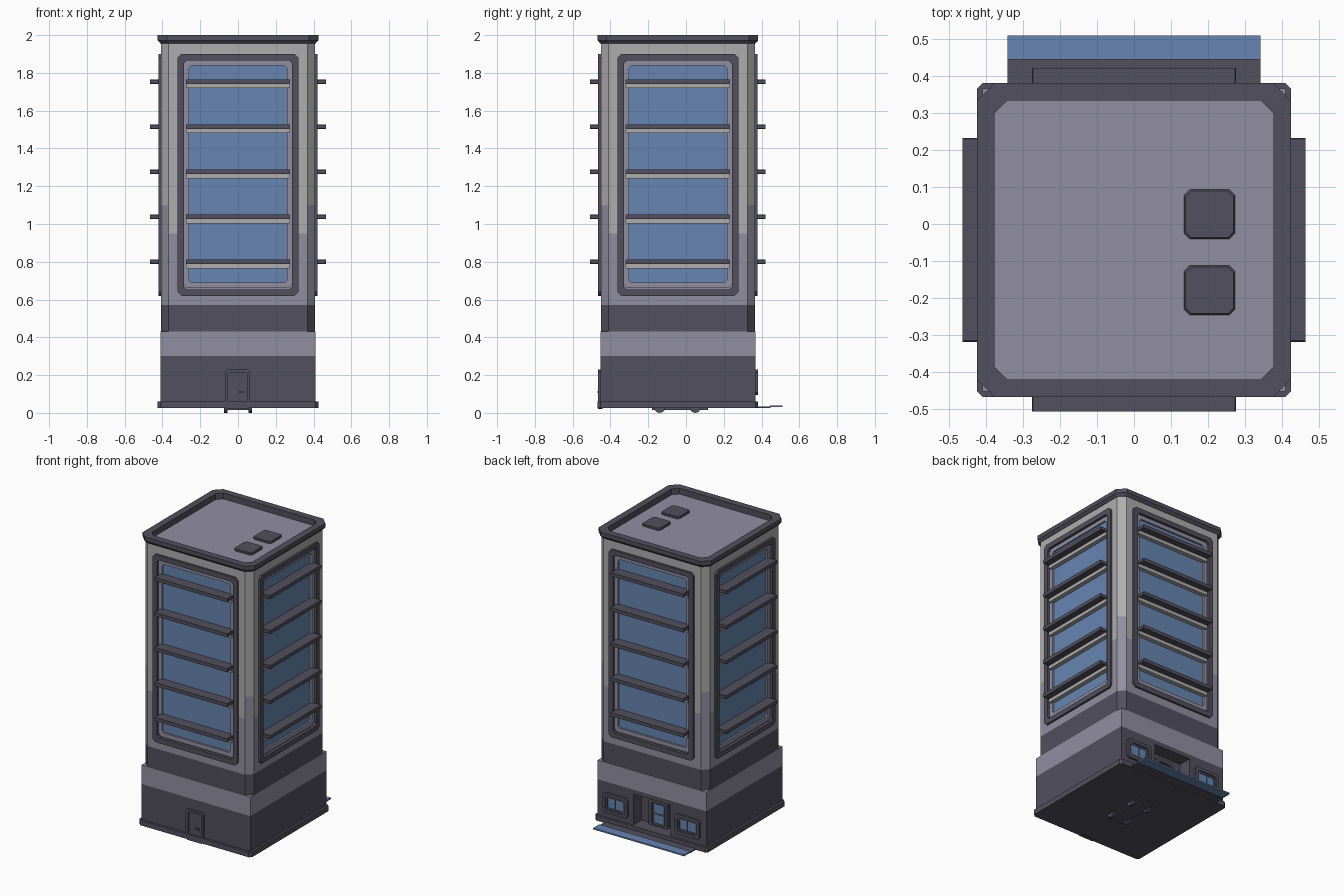
import bpy, bmesh, math
from mathutils import Matrix

if "Cube" in bpy.data.objects:
    bpy.data.objects.remove(bpy.data.objects["Cube"])

CY = -0.043      # centre of the tower in y
WALL = 0.41      # half width of the walls


def material(name, rgb):
    m = bpy.data.materials.new(name)
    m.use_nodes = True
    m.diffuse_color = (*rgb, 1)
    m.node_tree.nodes["Principled BSDF"].inputs["Base Color"].default_value = (*rgb, 1)
    return m


DARK = material("dark slate", (0.085, 0.08, 0.112))
LILAC = material("lilac grey", (0.285, 0.275, 0.355))
GREY = material("warm light grey", (0.43, 0.42, 0.43))
BLUE = material("window blue", (0.136, 0.235, 0.434))


def finish(name, bm, mats, turn=0):
    """Turn a mesh to one of the four walls and make it an object."""
    bmesh.ops.remove_doubles(bm, verts=bm.verts, dist=0.0001)
    bmesh.ops.recalc_face_normals(bm, faces=bm.faces)
    bm.transform(Matrix.Translation((0, CY, 0)) @ Matrix.Rotation(turn * math.pi / 2, 4, "Z"))
    me = bpy.data.meshes.new(name)
    bm.to_mesh(me)
    bm.free()
    for m in mats:
        me.materials.append(m)
    ob = bpy.data.objects.new(name, me)
    bpy.context.scene.collection.objects.link(ob)
    return ob


def octagon(a0, a1, b0, b1, c):
    """Rectangle with cut corners."""
    return [(a0 + c, b0), (a1 - c, b0), (a1, b0 + c), (a1, b1 - c),
            (a1 - c, b1), (a0 + c, b1), (a0, b1 - c), (a0, b0 + c)]


def loft(rings, closed=False):
    bm = bmesh.new()
    loops = [[bm.verts.new(p) for p in ring] for ring in rings]
    pairs = list(zip(loops, loops[1:]))
    if closed:
        pairs.append((loops[-1], loops[0]))
    for lo, hi in pairs:
        for i in range(len(lo)):
            j = (i + 1) % len(lo)
            bm.faces.new((lo[i], lo[j], hi[j], hi[i]))
    if not closed:
        bm.faces.new(loops[0])
        bm.faces.new(loops[-1])
    return bm


def stack(name, levels, *mats):
    """Stacked cut-corner squares, each level (z, half width, corner cut)."""
    return finish(name, loft([[(x, y, z) for x, y in octagon(-h, h, -h, h, c)]
                              for z, h, c in levels]), mats)


def plate(name, u, z, out, mat, cut=0.0, turn=0):
    """Block on a wall: u along it, z up, out from the centre."""
    return finish(name, loft([[(x, -o, h) for x, h in octagon(*u, *z, cut)] for o in out]),
                  [mat], turn)


def frame(name, u, z, out, width, mat, cut, turn=0):
    """Rectangular ring on a wall."""
    w = width
    outer = octagon(*u, *z, cut)
    inner = octagon(u[0] + w, u[1] - w, z[0] + w, z[1] - w, cut * 0.7)
    order = [(outer, out[0]), (outer, out[1]), (inner, out[1]), (inner, out[0])]
    return finish(name, loft([[(x, -o, h) for x, h in pts] for pts, o in order], True),
                  [mat], turn)


def carve(ob, cutter):
    cutter.hide_render = True
    mod = ob.modifiers.new("opening", "BOOLEAN")
    mod.operation, mod.solver, mod.object = "DIFFERENCE", "EXACT", cutter
    bpy.context.view_layer.objects.active = ob
    bpy.ops.object.modifier_apply(modifier=mod.name)
    bpy.data.objects.remove(cutter)


# Base block with the entrance recess, on a plinth
stack("plinth", [(0.025, 0.425, 0.015), (0.06, 0.425, 0.015)], DARK)
base = stack("base", [(0.03, WALL, 0), (0.3, WALL, 0), (0.43, WALL, 0)], DARK, LILAC)
carve(base, plate("recess_cutter", (-0.14, 0.14), (0.05, 0.27), (0.32, 0.5), DARK, turn=2))
for f in base.data.polygons:
    f.material_index = int(f.center.z > 0.3)

# Tower with a shallow opening in each wall
tower = stack("tower", [(z, WALL - 0.002, 0.04) for z in (0.42, 0.57, 0.95, 1.1, 1.96)],
              DARK, LILAC, GREY)
for k in range(4):
    carve(tower, plate("window_cutter", (-0.3, 0.3), (0.65, 1.88), (0.385, 0.5), DARK, turn=k))
for f in tower.data.polygons:
    n, c = f.normal, f.center
    corner = min(abs(n.x), abs(n.y)) > 0.3
    inside = not corner and max(abs(c.x), abs(c.y - CY)) < 0.405
    if c.z < 0.57:
        f.material_index = 0
    else:
        f.material_index = 1 if inside or c.z < (1.1 if corner else 0.95) else 2

# Roof rim with sunken floor, and two roof boxes
stack("roof", [(1.955, WALL, 0.04), (1.972, 0.425, 0.048), (2.0, 0.425, 0.048),
               (2.0, 0.378, 0.035), (1.945, 0.378, 0.035)], DARK)
for y in (0.026, -0.18):
    rings = [[(x, v - CY, z) for x, v in octagon(0.136 + i, 0.273 - i, y - 0.067 + i, y + 0.067 - i, 0.015)]
             for z, i in ((1.94, 0), (1.97, 0), (1.975, 0.004))]
    finish("roof_box", loft(rings), [DARK])

# Tall windows with sun shades on all four walls
for k in range(4):
    frame("window_frame", (-0.32, 0.32), (0.62, 1.9), (0.4, 0.422), 0.034, DARK, 0.02, k)
    frame("window_lining", (-0.288, 0.288), (0.66, 1.868), (0.384, 0.405), 0.029, LILAC, 0.02, k)
    plate("window_glass", (-0.265, 0.265), (0.68, 1.845), (0.38, 0.393), BLUE, 0.0, k)
    for i in range(5):
        z = 1.755 - i * 0.2385
        plate("sun_shade", (-0.276, 0.276), (z - 0.013, z + 0.011), (0.39, 0.465), DARK, 0.003, k)
        plate("shade_rail", (-0.276, 0.276), (z - 0.036, z - 0.012), (0.39, 0.422), GREY, 0.004, k)

# Front door
frame("front_door_frame", (-0.068, 0.064), (0.02, 0.23), (0.4, 0.424), 0.016, DARK, 0.012)
plate("front_door", (-0.05, 0.046), (0.03, 0.21), (0.4, 0.416), DARK)
plate("front_door_handle", (0.004, 0.03), (0.105, 0.115), (0.41, 0.425), DARK)

# Back windows, each with two panes
for s in (-1, 1):
    u = s * 0.272
    frame("back_window_frame", (u - 0.095, u + 0.095), (0.095, 0.23), (0.4, 0.425), 0.022, DARK, 0.015, 2)
    frame("back_window_lining", (u - 0.075, u + 0.075), (0.115, 0.21), (0.4, 0.418), 0.014, DARK, 0.008, 2)
    for p in (-0.031, 0.031):
        plate("back_window_pane", (u + p - 0.027, u + p + 0.027), (0.13, 0.196), (0.405, 0.414), BLUE, 0, 2)

# Entrance door in the recess
frame("entrance_frame", (-0.07, 0.07), (0.05, 0.235), (0.31, 0.345), 0.02, DARK, 0.012, 2)
plate("entrance_door", (-0.052, 0.052), (0.055, 0.22), (0.31, 0.328), DARK, 0, 2)
for z in (0.075, 0.145):
    plate("entrance_pane", (-0.036, 0.036), (z, z + 0.058), (0.32, 0.331), BLUE, 0, 2)

# Entrance step and its blue edge
plate("entrance_step", (-0.343, 0.343), (0.026, 0.033), (0.38, 0.49), DARK, 0, 2)
plate("step_edge", (-0.343, 0.343), (0.03, 0.04), (0.488, 0.553), BLUE, 0, 2)

# Low chassis and four wheels under the floor
plate("chassis", (-0.055, 0.055), (0.016, 0.03), (-0.16, 0.137), DARK)
for x in (-0.065, 0.065):
    for y in (-0.14, 0.05):
        bm = bmesh.new()
        bmesh.ops.create_cone(bm, cap_ends=True, segments=12, radius1=0.03, radius2=0.03, depth=0.02,
                              matrix=Matrix.Translation((x, y - CY, 0.03)) @ Matrix.Rotation(math.pi / 2, 4, "Y"))
        finish("wheel", bm, [DARK])
